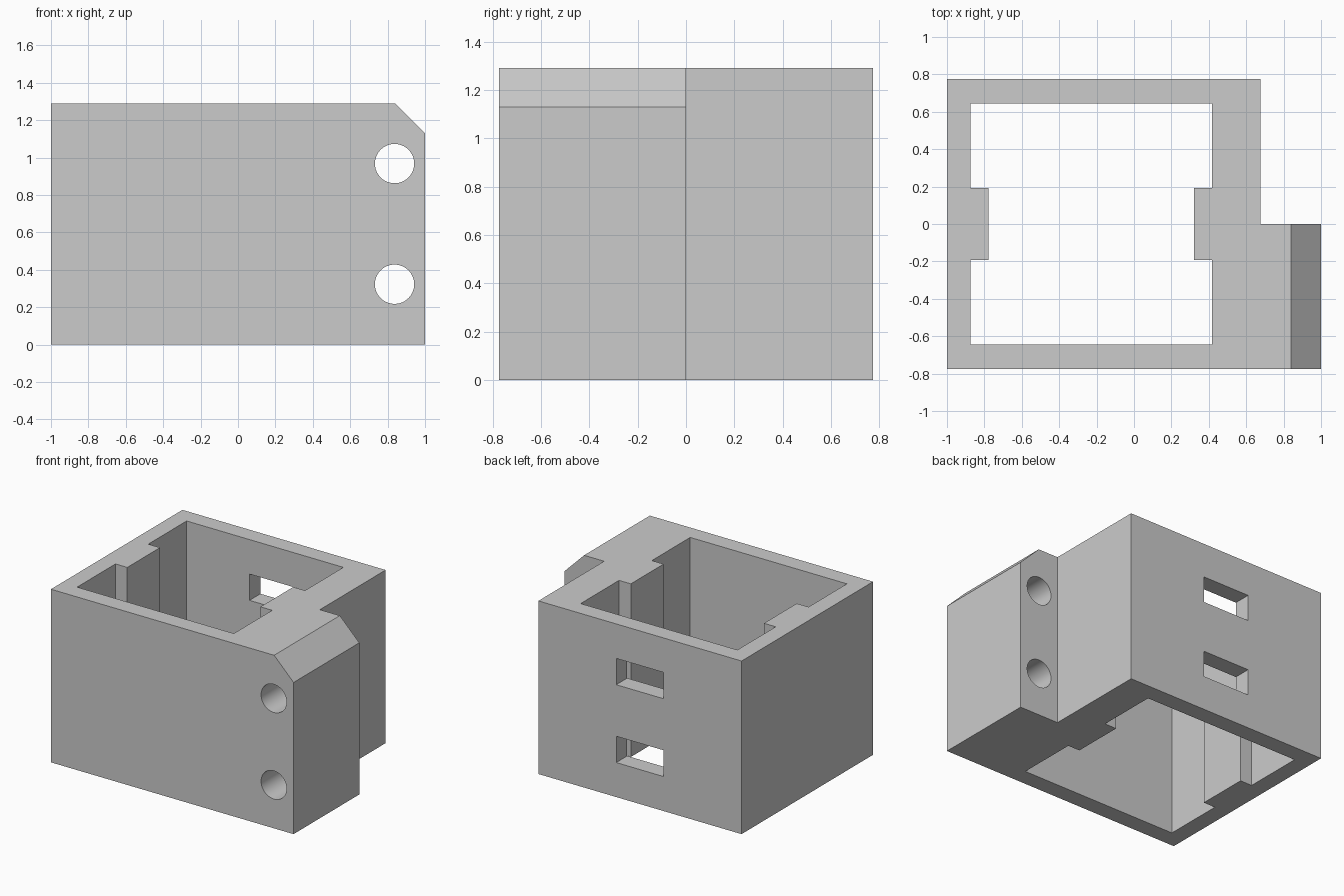
import bpy, bmesh, math
from mathutils import Matrix, Vector

old = bpy.data.objects.get("Cube")
if old:
    bpy.data.objects.remove(old, do_unlink=True)

HEIGHT = 1.29
DEPTH = 0.774      # half depth of the outer shell
SIDE = 0.675       # right wall behind the flange


def make_object(name, bm):
    bmesh.ops.recalc_face_normals(bm, faces=bm.faces)
    mesh = bpy.data.meshes.new(name)
    bm.to_mesh(mesh)
    bm.free()
    obj = bpy.data.objects.new(name, mesh)
    bpy.context.collection.objects.link(obj)
    return obj


def prism(outline, bottom, top):
    bm = bmesh.new()
    base = bm.faces.new([bm.verts.new((x, y, bottom)) for x, y in outline])
    grown = bmesh.ops.extrude_face_region(bm, geom=[base])
    verts = [g for g in grown["geom"] if isinstance(g, bmesh.types.BMVert)]
    bmesh.ops.translate(bm, verts=verts, vec=(0, 0, top - bottom))
    return bm


def cut(target, cutter):
    cutter.hide_render = True
    mod = target.modifiers.new("cut", "BOOLEAN")
    mod.operation = "DIFFERENCE"
    mod.solver = "EXACT"
    mod.object = cutter
    bpy.context.view_layer.objects.active = target
    bpy.ops.object.modifier_apply(modifier=mod.name)
    bpy.data.objects.remove(cutter, do_unlink=True)


# Solid body with the mounting flange on its left front
bm = prism([(-1, -DEPTH), (1, -DEPTH), (1, 0), (SIDE, 0), (SIDE, DEPTH), (-1, DEPTH)],
           0, HEIGHT)

# Chamfer on the top outer edge of the flange
edge = [e for e in bm.edges
        if all(v.co.x > 0.99 and v.co.z > HEIGHT - 0.01 for v in e.verts)]
bmesh.ops.bevel(bm, geom=edge, offset=0.16, segments=1, affect="EDGES")
housing = make_object("bracket_housing", bm)

# Open cavity, notched to leave a rib on each side wall
left, right, inner, rib, grow = -0.875, 0.417, 0.645, 0.193, 0.097
half = [(left, -inner), (right, -inner), (right, -rib), (right - grow, -rib)]
other = [(right - grow, rib), (right, rib), (right, inner), (left, inner)]
ribs = [(left, rib), (left + grow, rib), (left + grow, -rib), (left, -rib)]
cut(housing, make_object("cavity_cutter", prism(half + other + ribs, -0.2, HEIGHT + 0.2)))

# Two strap slots through the back wall
for z in (0.355, HEIGHT - 0.355):
    slot = prism([(-0.357, 0.5), (0.033, 0.5), (0.033, 0.9), (-0.357, 0.9)],
                 z - 0.098, z + 0.098)
    cut(housing, make_object("slot_cutter", slot))

# Two bolt holes through the flange
for z in (0.323, 0.968):
    bm = bmesh.new()
    bmesh.ops.create_cone(
        bm, cap_ends=True, segments=64, radius1=0.105, radius2=0.105, depth=1.2,
        matrix=Matrix.Translation(Vector((0.837, -0.4, z)))
        @ Matrix.Rotation(math.pi / 2, 4, "X"))
    cut(housing, make_object("hole_cutter", bm))

# Plain grey finish
grey = bpy.data.materials.new("plain grey")
grey.use_nodes = True
colour = (0.6, 0.6, 0.6, 1)
grey.diffuse_color = colour
grey.node_tree.nodes["Principled BSDF"].inputs["Base Color"].default_value = colour
housing.data.materials.clear()
housing.data.materials.append(grey)

# Smooth hole walls with sharp edges elsewhere
bpy.ops.object.select_all(action="DESELECT")
housing.select_set(True)
bpy.context.view_layer.objects.active = housing
bpy.ops.object.shade_smooth_by_angle(angle=math.radians(30))
